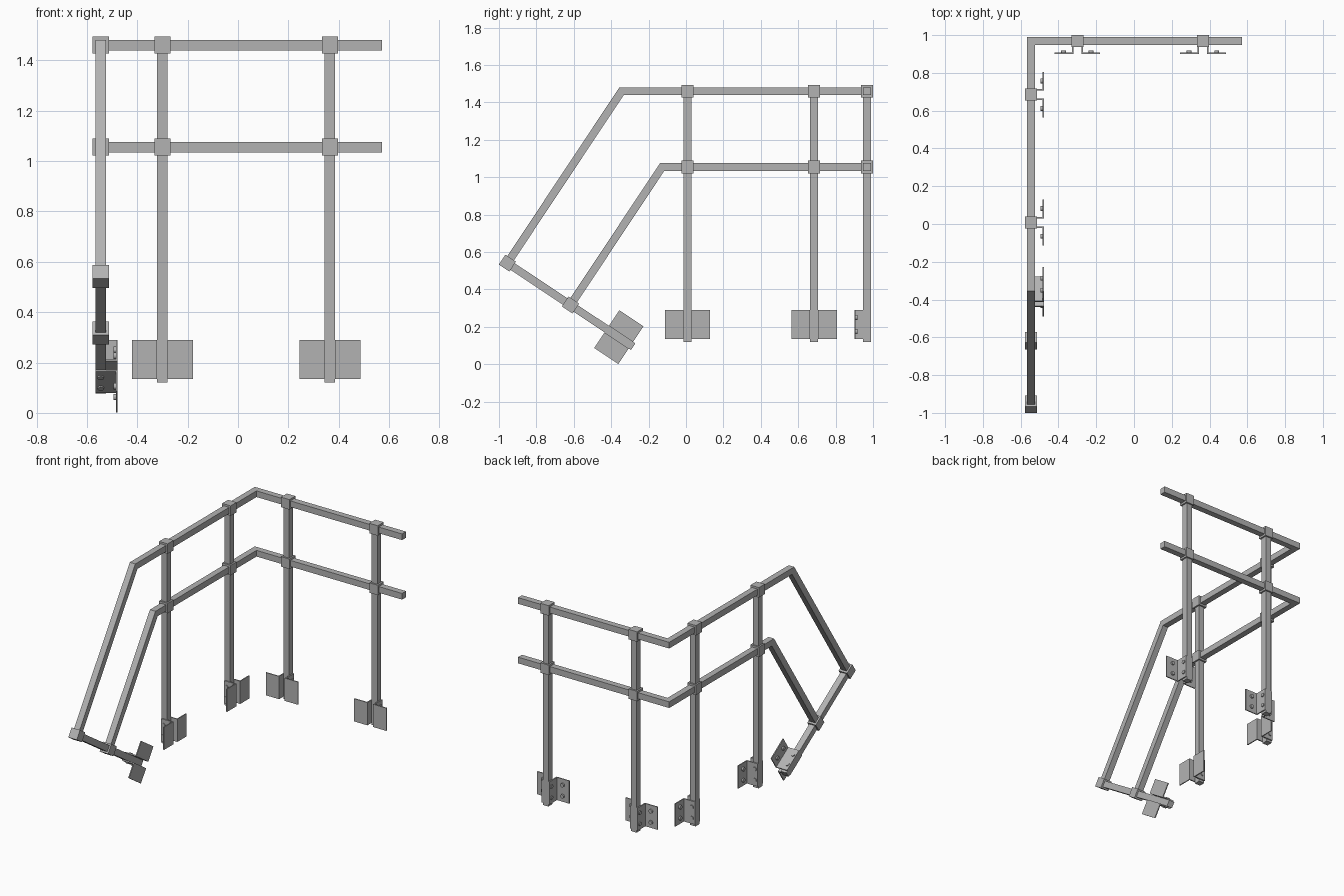
import bpy, bmesh, math
from mathutils import Matrix, Vector

default = bpy.data.objects.get("Cube")
if default:
    bpy.data.objects.remove(default)

TUBE = 0.042          # square tube width
JOINT = 0.064         # coupling width
DROP = 0.405          # spacing between the two rails
TOP = 1.46            # top rail height
SIDE_X, BACK_Y = -0.545, 0.968
TILT = math.radians(56.4)

steel = bpy.data.materials.new("grey_steel")
steel.use_nodes = True
grey = (0.45, 0.45, 0.45, 1)
steel.diffuse_color = grey
steel.node_tree.nodes["Principled BSDF"].inputs["Base Color"].default_value = grey


def finish(name, bm, matrix=Matrix()):
    bmesh.ops.recalc_face_normals(bm, faces=bm.faces)
    mesh = bpy.data.meshes.new(name)
    bm.to_mesh(mesh)
    bm.free()
    mesh.materials.append(steel)
    obj = bpy.data.objects.new(name, mesh)
    obj.matrix_world = matrix
    bpy.context.collection.objects.link(obj)
    return obj


def add_box(bm, center, size):
    m = Matrix.Translation(center) @ Matrix.Diagonal((*size, 1))
    bmesh.ops.create_cube(bm, size=1, matrix=m)


def add_bolt(bm, center, axis, height):
    turn = Vector((0, 0, 1)).rotation_difference(Vector(axis)).to_matrix().to_4x4()
    bmesh.ops.create_cone(bm, cap_ends=True, segments=16, radius1=0.013, radius2=0.013,
                          depth=height, matrix=Matrix.Translation(center) @ turn)


# Square tube swept along a path with mitred corners
def rail(name, points):
    points = [Vector(p) for p in points]
    dirs = [(b - a).normalized() for a, b in zip(points, points[1:])]
    u = Vector((1, 0, 0))
    v = dirs[0].cross(u)
    h = TUBE / 2
    ring = [points[0] + u * a * h + v * b * h for a, b in ((-1, -1), (1, -1), (1, 1), (-1, 1))]
    bm = bmesh.new()
    old = [bm.verts.new(p) for p in ring]
    bm.faces.new(old)
    for i, d in enumerate(dirs):
        normal = d + dirs[i + 1] if i + 1 < len(dirs) else d
        ring = [p + d * ((points[i + 1] - p).dot(normal) / d.dot(normal)) for p in ring]
        new = [bm.verts.new(p) for p in ring]
        for k in range(4):
            n = (k + 1) % 4
            bm.faces.new((old[k], old[n], new[n], new[k]))
        old = new
    bm.faces.new(old)
    finish(name, bm)


# Post hanging below its top coupling; its mounting bracket faces local +x
def post(name, matrix, length):
    bm = bmesh.new()
    top = TUBE / 2
    add_box(bm, (0, 0, (top - length) / 2), (TUBE, TUBE, length + top))
    finish(name + "_post", bm, matrix)

    for label, z in (("upper", 0), ("lower", -DROP)):
        bm = bmesh.new()
        add_box(bm, (0, 0, z), (JOINT, JOINT, 0.068))
        finish(f"{name}_{label}_coupling", bm, matrix)

    # Pair of angle plates with bolt heads
    mid = -length + 0.0925
    plates, bolts = bmesh.new(), bmesh.new()
    for s in (-1, 1):
        add_box(plates, (0.022, s * 0.025, mid), (0.086, 0.008, 0.155))
        add_box(plates, (0.064, s * 0.071, mid), (0.007, 0.1, 0.155))
        for dz in (-0.038, 0.038):
            add_bolt(bolts, (0, s * 0.031, mid + dz), (0, s, 0), 0.008)
            add_bolt(bolts, (0.056, s * 0.073, mid + dz), (-1, 0, 0), 0.012)
    finish(name + "_bracket", plates, matrix)
    finish(name + "_bolts", bolts, matrix)


# Upright posts along the side and the back
for name, y in (("side_front", 0.008), ("side_rear", 0.685)):
    post(name, Matrix.Translation((SIDE_X, y, TOP)), 1.34)
for name, x in (("back_right", -0.30), ("back_left", 0.365)):
    post(name, Matrix.Translation((x, BACK_Y, TOP)) @ Matrix.Rotation(-math.pi / 2, 4, 'Z'), 1.34)

# Tilted post at the foot of the sloping rails
foot = Vector((SIDE_X, -0.955, 0.541))
post("tilted", Matrix.Translation(foot) @ Matrix.Rotation(TILT, 4, 'X'), 0.808)

# Handrail and middle rail: slope, side run, back run
down = Vector((0, math.sin(TILT), -math.cos(TILT)))
for name, start, z in (("top_rail", foot, TOP), ("middle_rail", foot + down * DROP, TOP - DROP)):
    bend_y = start.y + (z - start.z) / math.tan(TILT)
    rail(name, [start, (SIDE_X, bend_y, z), (SIDE_X, BACK_Y, z), (0.572, BACK_Y, z)])
